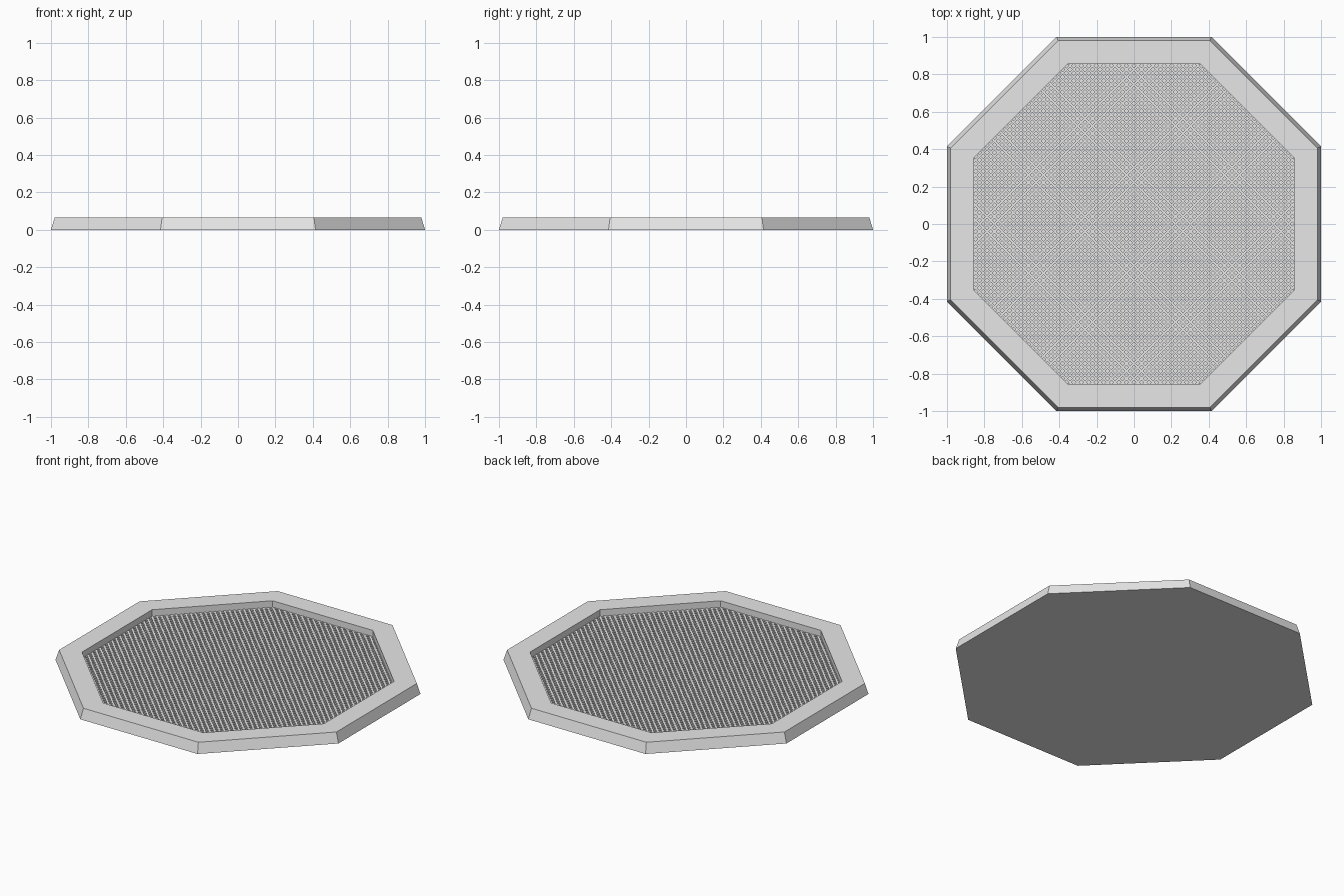
import bpy
import bmesh
from math import pi, cos, sin, tan
from mathutils import Matrix

if "Cube" in bpy.data.objects:
    bpy.data.objects.remove(bpy.data.objects["Cube"], do_unlink=True)

T = tan(pi / 8)          # half side of an octagon per unit apothem
INNER = 0.855            # apothem of the recess
RIM_Z, MESH_Z, FLOOR_Z = 0.065, 0.025, 0.012

grey = bpy.data.materials.new("plain grey")
grey.use_nodes = True
colour = (0.8, 0.8, 0.8, 1)
grey.diffuse_color = colour
grey.node_tree.nodes["Principled BSDF"].inputs["Base Color"].default_value = colour


def finish(name, bm):
    bmesh.ops.recalc_face_normals(bm, faces=bm.faces)
    mesh = bpy.data.meshes.new(name)
    bm.to_mesh(mesh)
    bm.free()
    mesh.materials.append(grey)
    obj = bpy.data.objects.new(name, mesh)
    bpy.context.collection.objects.link(obj)
    return obj


def octagon(bm, apothem, z):
    r = apothem / cos(pi / 8)
    angles = [pi / 8 + i * pi / 4 for i in range(8)]
    return [bm.verts.new((r * cos(a), r * sin(a), z)) for a in angles]


# Octagonal tray: underside, sloped outer wall, flat rim, recess and floor
bm = bmesh.new()
profile = [(1, 0), (0.98, RIM_Z), (INNER, RIM_Z), (INNER, FLOOR_Z)]
rings = [octagon(bm, a, z) for a, z in profile]
bm.faces.new(rings[0])
bm.faces.new(rings[-1])
for low, high in zip(rings, rings[1:]):
    for i in range(8):
        j = (i + 1) % 8
        bm.faces.new((low[i], low[j], high[j], high[i]))
finish("octagonal_tray", bm)


def reach(offset):
    """Half length of a straight line across the recess at this offset."""
    return min(INNER, INNER * (1 + T) - abs(offset))


# Diagonal bars crossing the recess, trimmed to its outline
def lattice(name, angle, count=60, width=0.012):
    bm = bmesh.new()
    pitch = 2 * INNER / count
    for k in range(count):
        mid = -INNER + (k + 0.5) * pitch
        a, b = mid - width / 2, mid + width / 2
        outline = [(-reach(a), a), (reach(a), a), (reach(b), b), (-reach(b), b)]
        base = [bm.verts.new((x, y, FLOOR_Z)) for x, y in outline]
        top = [bm.verts.new((x, y, MESH_Z)) for x, y in outline]
        bm.faces.new(top)
        for i in range(4):
            j = (i + 1) % 4
            bm.faces.new((base[i], base[j], top[j], top[i]))
    bm.transform(Matrix.Rotation(angle, 4, "Z"))
    return finish(name, bm)


lattice("rising_lattice_bars", pi / 4)
lattice("falling_lattice_bars", -pi / 4)
